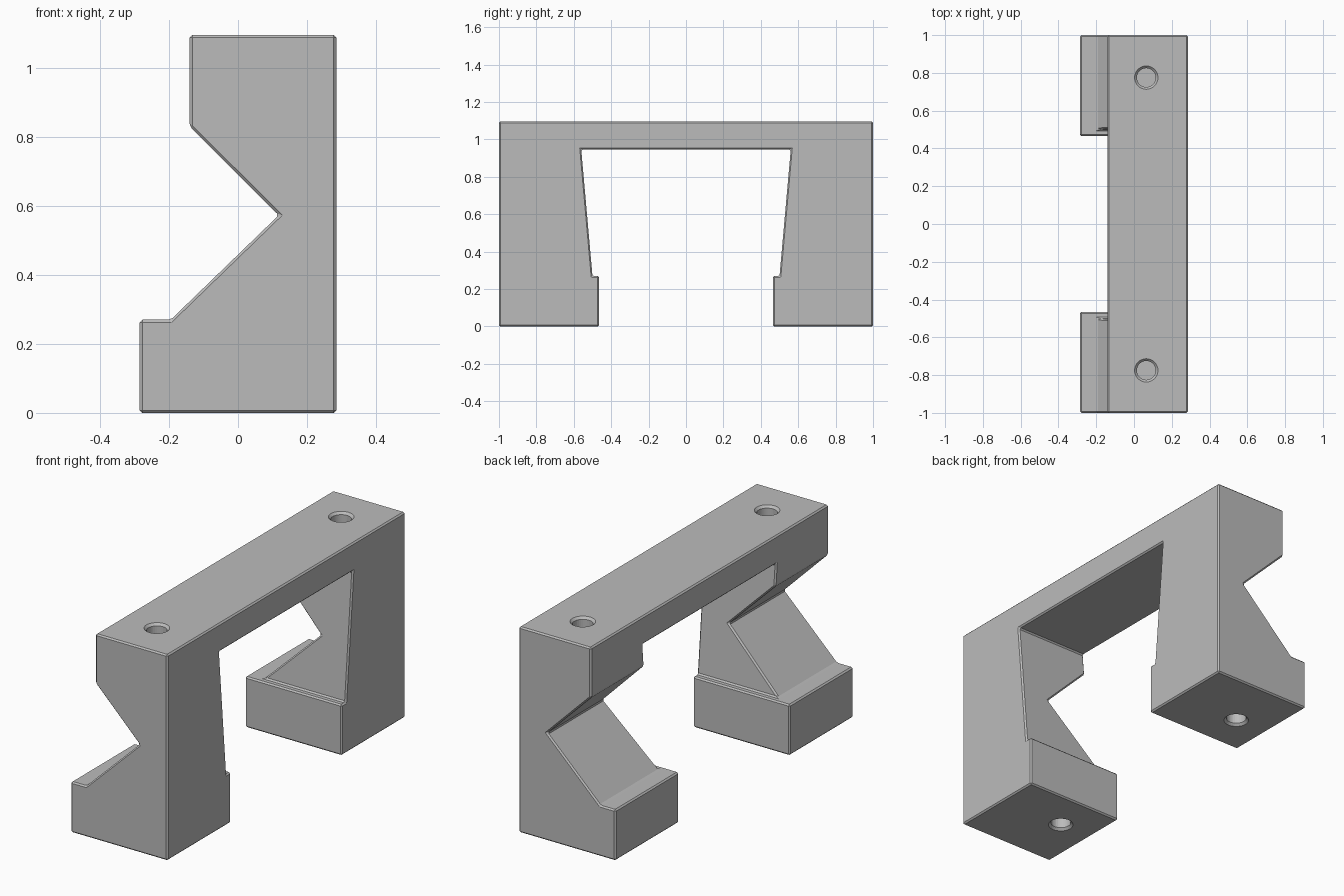
import bpy
import bmesh
from math import radians

cube = bpy.data.objects.get("Cube")
if cube:
    bpy.data.objects.remove(cube, do_unlink=True)

CHAMFER = 0.015
grey = bpy.data.materials.new("plain grey")
grey.use_nodes = True
colour = (0.5, 0.5, 0.5, 1)
grey.diffuse_color = colour
grey.node_tree.nodes["Principled BSDF"].inputs["Base Color"].default_value = colour


def prism(name, points, offset):
    """Extrude a closed outline along the given vector."""
    bm = bmesh.new()
    face = bm.faces.new([bm.verts.new(p) for p in points])
    grown = bmesh.ops.extrude_face_region(bm, geom=[face])["geom"]
    bmesh.ops.translate(bm, vec=offset,
                        verts=[v for v in grown if isinstance(v, bmesh.types.BMVert)])
    bmesh.ops.recalc_face_normals(bm, faces=bm.faces)
    return finish(name, bm)


def finish(name, bm):
    mesh = bpy.data.meshes.new(name)
    bm.to_mesh(mesh)
    bm.free()
    mesh.materials.append(grey)
    obj = bpy.data.objects.new(name, mesh)
    bpy.context.collection.objects.link(obj)
    return obj


def cut(target, cutter):
    mod = target.modifiers.new(cutter.name, "BOOLEAN")
    mod.operation = "DIFFERENCE"
    mod.solver = "EXACT"
    mod.object = cutter
    cutter.hide_render = True
    cutter.hide_viewport = True
    cutter.display_type = "WIRE"


def hole_cutter(name, x, y, z, inward):
    """Blind round hole with a chamfered mouth; inward is the z direction of the bore."""
    bm = bmesh.new()
    rings = []
    for radius, depth in ((0.072, -0.01), (0.05, 0.012), (0.05, 0.11)):
        ring = bmesh.ops.create_circle(bm, segments=32, radius=radius)["verts"]
        bmesh.ops.translate(bm, verts=ring, vec=(x, y, z + inward * depth))
        rings.append(ring)
    for a, b in zip(rings, rings[1:]):
        for i in range(len(a)):
            j = (i + 1) % len(a)
            bm.faces.new((a[i], a[j], b[j], b[i]))
    bm.faces.new(rings[0])
    bm.faces.new(rings[-1])
    bmesh.ops.recalc_face_normals(bm, faces=bm.faces)
    return finish(name, bm)


# Notched side outline, run along the full length
outline = [(-0.285, 0), (0.285, 0), (0.285, 1.095), (-0.14, 1.095),
           (-0.14, 0.83), (0.118, 0.573), (-0.195, 0.27), (-0.285, 0.27)]
bracket = prism("notched_bracket", [(x, -1, z) for x, z in outline], (0, 2, 0))

# Opening between the legs, with a step above each foot
half = [(0.465, -0.2), (0.465, 0.27), (0.5, 0.27), (0.56, 0.945)]
arch = half + [(-y, z) for y, z in reversed(half)]
cut(bracket, prism("opening_cutter", [(-0.5, y, z) for y, z in arch], (1, 0, 0)))

# Small chamfer on every edge
bevel = bracket.modifiers.new("chamfer", "BEVEL")
bevel.width = CHAMFER
bevel.segments = 1
bevel.limit_method = "ANGLE"
bevel.angle_limit = radians(30)

# Blind holes in the top and under the feet
for side, label in ((-1, "front"), (1, "back")):
    cut(bracket, hole_cutter(f"{label}_top_hole_cutter", 0.065, side * 0.775, 1.095, -1))
    cut(bracket, hole_cutter(f"{label}_foot_hole_cutter", -0.095, side * 0.685, 0, 1))
